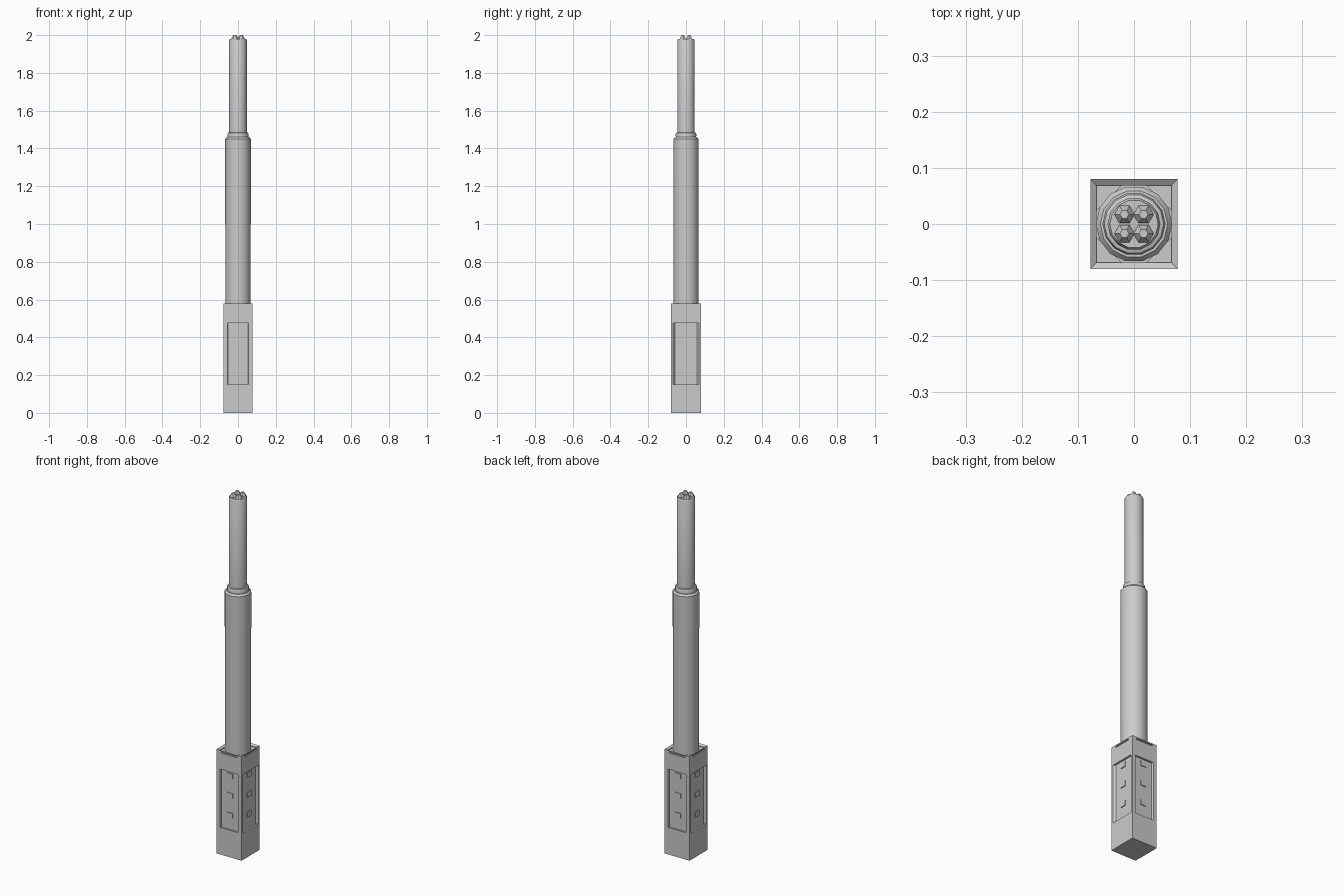
import bpy, bmesh
from math import pi, cos, sin
from mathutils import Matrix, Vector

if "Cube" in bpy.data.objects:
    bpy.data.objects.remove(bpy.data.objects["Cube"])


def finish(name, bm, smooth=False):
    bmesh.ops.recalc_face_normals(bm, faces=bm.faces)
    me = bpy.data.meshes.new(name)
    bm.to_mesh(me)
    bm.free()
    ob = bpy.data.objects.new(name, me)
    bpy.context.collection.objects.link(ob)
    if smooth:
        bpy.context.view_layer.objects.active = ob
        ob.select_set(True)
        bpy.ops.object.shade_smooth_by_angle(angle=0.61)
        ob.select_set(False)
    return ob


def loft(bm, rings):
    """Join point rings with quads and cap both ends."""
    vs = [[bm.verts.new(p) for p in r] for r in rings]
    n = len(vs[0])
    for a, b in zip(vs, vs[1:]):
        for i in range(n):
            j = (i + 1) % n
            bm.faces.new((a[i], a[j], b[j], b[i]))
    bm.faces.new(vs[0])
    bm.faces.new(vs[-1])


def circle(r, z, n, cx=0, cy=0):
    return [(cx + r * cos(2 * pi * i / n), cy + r * sin(2 * pi * i / n), z) for i in range(n)]


def rect(hx, hy, z):
    return [(-hx, -hy, z), (hx, -hy, z), (hx, hy, z), (-hx, hy, z)]


def turned(name, profile, n, smooth=True, cx=0, cy=0):
    bm = bmesh.new()
    loft(bm, [circle(r, z, n, cx, cy) for r, z in profile])
    return finish(name, bm, smooth)


HX, HY = 0.0775, 0.08

# Square handle with a sunken top behind a sloping rim
bm = bmesh.new()
loft(bm, [rect(HX, HY, 0), rect(HX, HY, 0.58), rect(HX - 0.011, HY - 0.011, 0.572),
          rect(HX - 0.011, HY - 0.011, 0.56)])
handle = finish("handle", bm)

# Recess cutters: a long window and a thin top slot in each side
cut = bmesh.new()
for k in range(4):
    rot = Matrix.Rotation(k * pi / 2, 4, 'Z')
    side = k % 2
    d = HX if side else HY
    wo, wi = (0.068, 0.058) if side else (0.056, 0.053)
    parts = [(wo, wi, 0.15, 0.475, 0.010), (0.05, 0.05, 0.566, 0.573, 0.006)]
    for a, b, z0, z1, depth in parts:
        slope = (a - b) / depth * 0.01
        rings = []
        for w, y in ((a + slope, -d - 0.01), (b, -d + depth)):
            rings.append([rot @ Vector(p) for p in
                          ((-w, y, z0), (w, y, z0), (w, y, z1), (-w, y, z1))])
        loft(cut, rings)
cutter = finish("recess_cutter", cut)
cutter.hide_render = True
mod = handle.modifiers.new("recesses", 'BOOLEAN')
mod.object = cutter
mod.operation = 'DIFFERENCE'
mod.solver = 'EXACT'
bpy.context.view_layer.objects.active = handle
bpy.ops.object.modifier_apply(modifier=mod.name)
bpy.data.objects.remove(cutter)

# Three small raised tabs inside every window
bm = bmesh.new()
for k in range(4):
    d = (HX if k % 2 else HY) - 0.010
    for z in (0.23, 0.34, 0.45):
        m = (Matrix.Rotation(k * pi / 2, 4, 'Z') @ Matrix.Translation((0, -d, z))
             @ Matrix.Diagonal((0.034, 0.008, 0.028, 1)))
        bmesh.ops.create_cube(bm, size=1, matrix=m)
finish("window_tabs", bm)

# Corner gussets on the sunken top
bm = bmesh.new()
for sx in (-1, 1):
    for sy in (-1, 1):
        x, y = sx * (HX - 0.011), sy * (HY - 0.011)
        loft(bm, [[(x, y, z), (x - sx * 0.045, y, z), (x, y - sy * 0.045, z)]
                  for z in (0.555, 0.568)])
finish("corner_gussets", bm)

# Main barrel, stepped collar and slim upper barrel
turned("main_barrel", [(0.067, 0.55), (0.068, 1.45), (0.060, 1.46)], 14)
turned("collar", [(0.055, 1.45), (0.056, 1.475), (0.053, 1.483), (0.046, 1.486)], 14)
turned("upper_barrel", [(0.047, 1.47), (0.047, 1.972), (0.043, 1.98)], 14)

# Four hexagonal end studs
for i, (sx, sy) in enumerate(((-1, -1), (1, -1), (1, 1), (-1, 1))):
    turned(f"end_stud_{i + 1}", [(0.018, 1.97), (0.018, 1.983), (0.008, 2.0)], 6, False,
           sx * 0.017, sy * 0.017)
